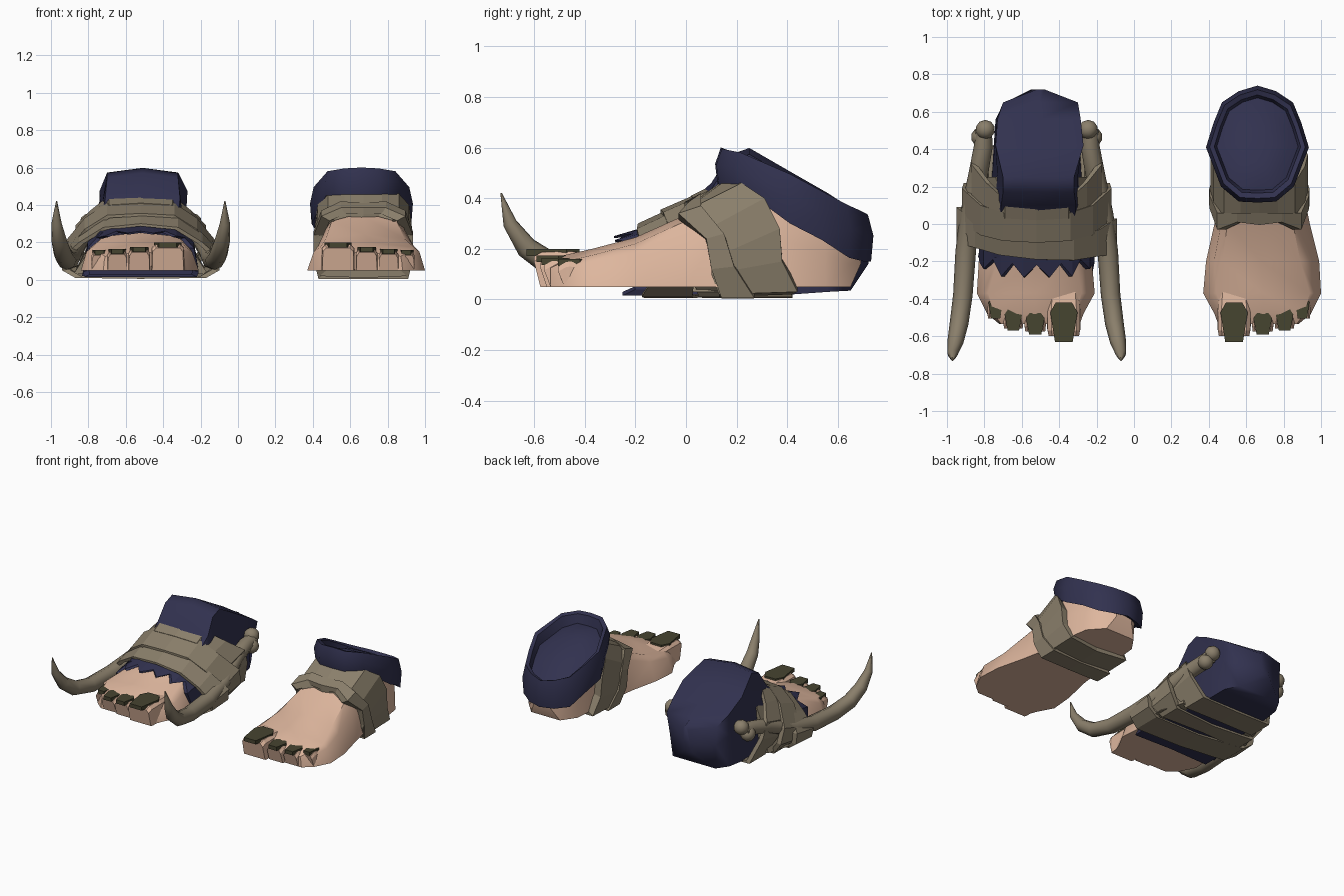
import bpy, bmesh, math
from mathutils import Vector

if "Cube" in bpy.data.objects:
    bpy.data.objects.remove(bpy.data.objects["Cube"])

def material(name, rgb):
    m = bpy.data.materials.new(name)
    m.diffuse_color = (*rgb, 1)
    m.use_nodes = True
    m.node_tree.nodes["Principled BSDF"].inputs["Base Color"].default_value = m.diffuse_color
    return m

SKIN = material("skin", (0.73, 0.47, 0.34))
WRAP = material("tan_wrap", (0.255, 0.212, 0.147))
NAVY = material("navy_cloth", (0.031, 0.031, 0.078))
NAIL = material("dark_nail", (0.062, 0.058, 0.03))
LX, RX = -0.52, 0.68           # centre lines of the two feet

def finish(name, bm, mat, angle=30):
    bmesh.ops.recalc_face_normals(bm, faces=bm.faces)
    me = bpy.data.meshes.new(name)
    bm.to_mesh(me)
    bm.free()
    me.materials.append(mat)
    ob = bpy.data.objects.new(name, me)
    bpy.context.collection.objects.link(ob)
    if angle:
        bpy.ops.object.select_all(action='DESELECT')
        ob.select_set(True)
        bpy.context.view_layer.objects.active = ob
        bpy.ops.object.shade_smooth_by_angle(angle=math.radians(angle))
    return ob

def loft(name, rings, mat, angle=30, caps=True, loop=False):
    """Skin a list of equal-length closed rings."""
    bm = bmesh.new()
    vs = [[bm.verts.new(p) for p in r] for r in rings]
    pairs = list(zip(vs, vs[1:])) + ([(vs[-1], vs[0])] if loop else [])
    for a, b in pairs:
        n = len(a)
        for i in range(n):
            bm.faces.new((a[i], a[(i + 1) % n], b[(i + 1) % n], b[i]))
    if caps and not loop:
        bm.faces.new(vs[0])
        bm.faces.new(vs[-1])
    return finish(name, bm, mat, angle)

def body(name, cx, rows, mat, side, angle=35):
    """Loft along y; row = y, inner x, outer x, top inner, top outer, bottom, crease, top."""
    rings = []
    for y, a, b, ta, tb, zb, zc, zt in rows:
        ca, cb = a + (ta - a) * .5, b + (tb - b) * .5
        sec = [(a, zb), (b, zb), (cb, zc), (tb, zt - .025), ((ta + tb) / 2, zt),
               (ta, zt - .025), (ca, zc)]
        rings.append([(cx + side * x, y, z) for x, z in sec])
    return loft(name, rings, mat, angle)

def band(name, cx, half, mat, thick=.025, tilt=0):
    """Closed strap round the foot; half = dx, z front, z back, y front, y back."""
    pts = half + [(-p[0], *p[1:]) for p in reversed(half) if p[0] > 0]
    zf = sum(p[1] for p in pts) / len(pts)
    k = 1 - thick / .3
    fo = [(cx + x, yf + tilt * x, z) for x, z, z2, yf, yb in pts]
    bo = [(cx + x, yb + tilt * x, z2) for x, z, z2, yf, yb in pts]
    shrink = lambda r: [(cx + (x - cx) * k, y, zf + (z - zf) * k) for x, y, z in r]
    return loft(name, [fo, bo, shrink(bo), shrink(fo)], mat, 0, loop=True)

# Feet with toes and nails
foot_rows = [
    (-.535, -.23, .2, -.21, .19, .05, .1, .15),
    (-.48, -.25, .265, -.21, .23, .05, .12, .175),
    (-.37, -.31, .32, -.24, .26, .05, .15, .2),
    (-.20, -.295, .31, -.21, .21, .05, .18, .245),
    (0, -.25, .26, -.18, .17, .05, .26, .335),
    (.15, -.23, .23, -.18, .16, .05, .3, .40),
    (.35, -.22, .22, -.2, .19, .05, .25, .40),
    (.55, -.2, .19, -.2, .18, .05, .18, .30),
    (.65, -.13, .1, -.14, .11, .05, .14, .22),
    (.69, -.08, .05, -.08, .05, .14, .16, .19)]
# toe: centre x, half width, front y, top z, nail front y, nail back y, nail half width
toes = [(-.145, .09, -.6, .19, -.63, -.42, .073),
        (.008, .059, -.575, .165, -.59, -.475, .05),
        (.125, .055, -.56, .155, -.57, -.455, .047),
        (.22, .045, -.505, .15, -.505, -.39, .038)]

def make_foot(side_name, cx, side, rows):
    body(side_name + "_foot", cx, rows, SKIN, side)
    for i, (tx, w, yf, zt, nf, nb, nw) in enumerate(toes):
        rings = []
        for y, s, top, lean in ((-.36, .9, zt - .01, 0), (-.46, 1, zt, 0),
                                (yf + .03, .99, zt - .003, .01), (yf, .93, zt - .02, .025)):
            sec = [(-w * s, .05), (w * s, .05), (w * s * .97, top - .02),
                   (w * s * .75, top), (-w * s * .75, top), (-w * s * .97, top - .02)]
            rings.append([(cx + side * (tx + x), y + (lean if z == .05 else 0), z) for x, z in sec])
        loft(f"{side_name}_toe_{i + 1}", rings, SKIN, 0)
        # hexagonal nail plate
        mid = nb - (nb - nf) * .25
        outline = [(-.6, nb), (.6, nb), (1, mid), (.65, nf), (-.65, nf), (-1, mid)]
        plate = lambda dz: [(cx + side * (tx + x * nw), y, zt + dz) for x, y in outline]
        loft(f"{side_name}_nail_{i + 1}", [plate(-.018), plate(.009)], NAIL, 0)

make_foot("right", RX, 1, foot_rows)
make_foot("left", LX, -1, foot_rows[:5])

# Right ankle wrap and its folded front lip
band("right_ankle_wrap", .67, [
    (0, .365, .465, .0, .14), (.1, .37, .465, .02, .15), (.19, .345, .46, -.01, .22),
    (.245, .27, .40, .07, .31), (.26, .16, .28, .10, .37), (.255, .1, .15, .1, .38),
    (.235, .02, .03, .13, .44), (0, .01, .02, .13, .42)], WRAP, .06)
band("right_wrap_lip", .67, [
    (0, .385, .41, -.005, .06), (.12, .385, .42, .01, .06), (.225, .34, .37, -.03, .06),
    (.265, .24, .26, .08, .15), (.268, .12, .13, .1, .19),
    (.24, .005, .005, .14, .27), (0, .003, .003, .14, .26)], WRAP, .06)

# Right rolled cuff with a raised rim round a domed top
cuff_half = [(0, .115, .455, .60), (.1, .12, .455, .595), (.195, .2, .45, .58),
             (.275, .41, .30, .495), (.235, .54, .235, .43), (.19, .65, .165, .375),
             (.1, .71, .15, .35), (0, .74, .15, .335)]
cuff = cuff_half + [(-p[0], *p[1:]) for p in cuff_half[-2:0:-1]]

def cuff_ring(s, zfun):
    return [(.66 + x * s, .43 + (y - .43) * s, zfun(.43 + (y - .43) * s, zb, zt))
            for x, y, zb, zt in cuff]

slope = lambda y: .60 - (y - .17) * .47
loft("right_cuff", [
    cuff_ring(.8, lambda y, b, t: b + .03),
    cuff_ring(.97, lambda y, b, t: b),
    cuff_ring(1, lambda y, b, t: b + (t - b) * .55),
    cuff_ring(.93, lambda y, b, t: t),
    cuff_ring(.84, lambda y, b, t: t - .01),
    cuff_ring(.79, lambda y, b, t: slope(y) - .07),
    cuff_ring(.6, lambda y, b, t: slope(y) - .04),
    cuff_ring(.3, lambda y, b, t: slope(y) - .015)], NAVY, 45)

# Left sock: covers the instep and sole, rises to a sloped leg stump
body("left_sock", LX, [
    (-.18, -.305, .315, -.2, .22, .02, .19, .275),
    (0, -.27, .28, -.2, .19, .02, .27, .37),
    (.1, -.25, .25, -.21, .19, .02, .32, .46),
    (.17, -.24, .24, -.20, .18, .02, .38, .57),
    (.25, -.24, .24, -.20, .18, .02, .38, .598),
    (.42, -.23, .23, -.25, .22, .02, .31, .5),
    (.56, -.22, .22, -.235, .21, .03, .25, .42),
    (.65, -.17, .17, -.22, .18, .035, .2, .36),
    (.72, -.03, .03, -.04, .0, .14, .2, .32)], NAVY, -1, 60)

# Ragged front edge of the sock
ragged = [(0, .26, .305, -.22, -.1), (.07, .25, .3, -.285, -.1), (.13, .26, .3, -.21, -.1),
          (.19, .235, .28, -.28, -.1), (.235, .225, .25, -.19, -.1),
          (.285, .17, .2, -.24, -.1), (.31, .04, .04, -.2, -.1), (.3, .015, .015, -.25, -.1),
          (0, .015, .015, -.24, -.1)]
band("left_sock_edge", LX, ragged, NAVY, .03)

# Left foot wraps: solid underlayer, then straps front to back
body("left_wrap_core", LX, [
    (-.1, -.36, .36, -.2, .2, .03, .15, .29),
    (.08, -.36, .36, -.17, .17, .03, .2, .39),
    (.25, -.31, .31, -.22, .22, .03, .22, .36)], WRAP, -1, 0)
band("front_strap", LX, [
    (0, .30, .36, -.19, -.06), (.2, .28, .34, -.18, -.05), (.33, .2, .25, -.15, -.01),
    (.43, .11, .14, -.13, .06), (.42, .05, .06, -.12, .06), (.35, .01, .01, -.15, .05),
    (0, .005, .005, -.16, .03)], WRAP, tilt=-.07)
band("middle_strap", LX, [
    (0, .355, .42, -.1, .05), (.18, .345, .41, -.09, .06), (.3, .27, .33, -.06, .1),
    (.4, .15, .21, -.0, .19), (.39, .07, .1, .03, .22), (.32, .01, .01, .05, .2),
    (0, .005, .005, .07, .18)], WRAP)
band("back_strap", LX, [
    (0, .41, .455, .02, .11), (.17, .40, .45, .03, .13), (.27, .34, .37, .07, .22),
    (.35, .24, .29, .13, .32), (.345, .14, .18, .17, .36), (.28, .01, .01, .24, .42),
    (0, .005, .005, .25, .42)], WRAP)

# Tusks strapped to both sides of the left foot, with knobbed rear ends
tusk = [(.285, .5, .28, .045), (.285, .42, .27, .05), (.31, .28, .24, .052), (.36, .05, .15, .05),
        (.38, -.15, .11, .055), (.395, -.38, .105, .052), (.415, -.53, .135, .05),
        (.435, -.63, .205, .043), (.45, -.695, .3, .028), (.45, -.73, .42, .003)]
for label, s in (("outer", -1), ("inner", 1)):
    path = [Vector((LX + s * x, y, z)) for x, y, z, r in tusk]
    rings = []
    for i, p in enumerate(path):
        d = path[min(i + 1, len(path) - 1)] - path[max(i - 1, 0)]
        q = d.to_track_quat('Z', 'X')
        rings.append([p + q @ Vector((math.cos(a), math.sin(a), 0)) * tusk[i][3]
                      for a in (math.tau * k / 8 for k in range(8))])
    loft(label + "_tusk", rings, WRAP, 50)
    for j, (x, y, z) in enumerate(((.275, .505, .305), (.3, .465, .25))):
        bm = bmesh.new()
        bmesh.ops.create_icosphere(bm, subdivisions=2, radius=.052)
        bmesh.ops.translate(bm, verts=bm.verts, vec=(LX + s * x, y, z))
        finish(f"{label}_tusk_knob_{j + 1}", bm, WRAP, 50)
